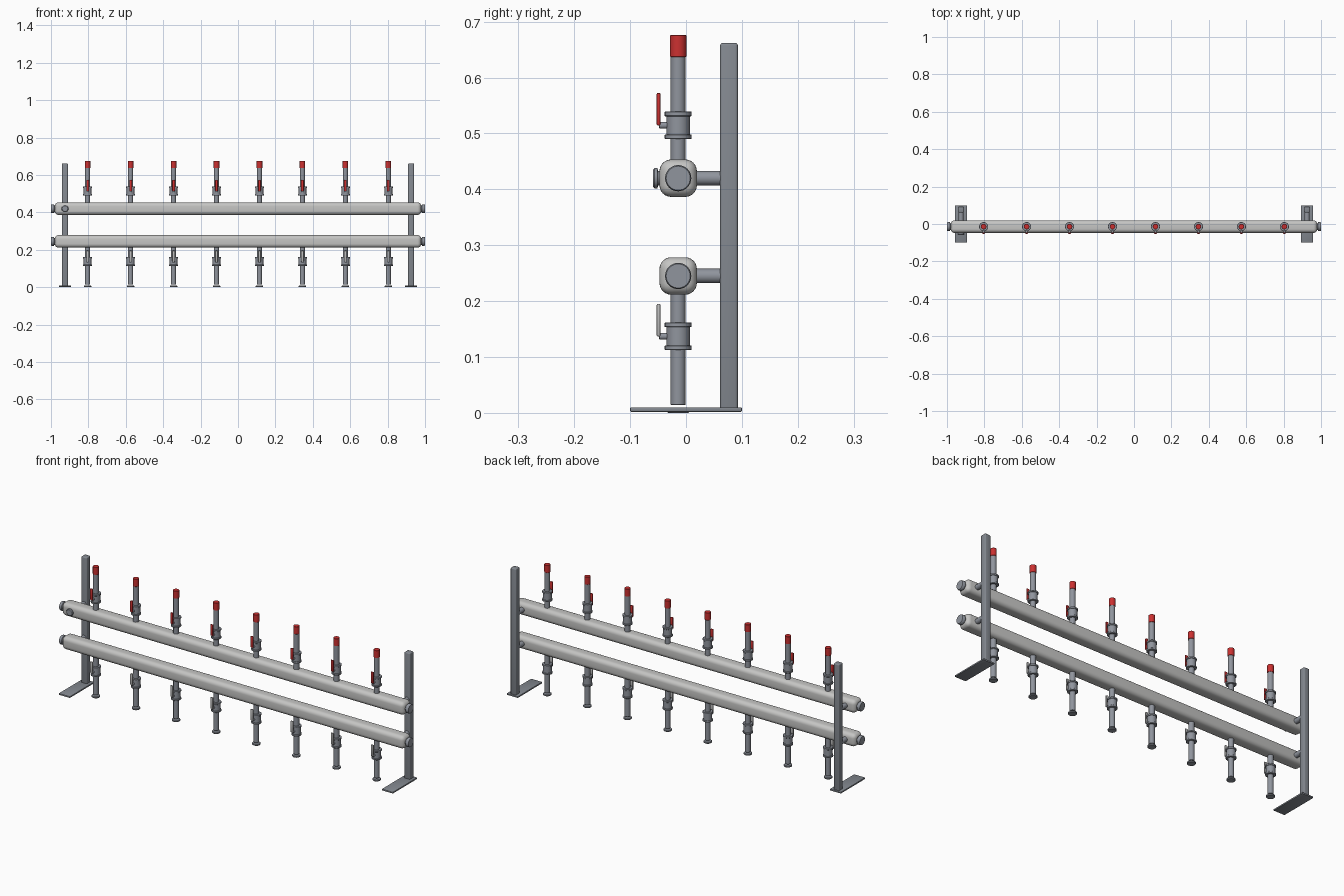
import bpy, bmesh, math
from mathutils import Matrix, Vector

if "Cube" in bpy.data.objects:
    bpy.data.objects.remove(bpy.data.objects["Cube"])


def mat(name, r, g, b):
    m = bpy.data.materials.new(name)
    m.diffuse_color = (r, g, b, 1)
    m.use_nodes = True
    m.node_tree.nodes["Principled BSDF"].inputs["Base Color"].default_value = m.diffuse_color
    return m


HEADER = mat("light_grey_paint", 0.56, 0.56, 0.55)
STEEL = mat("pipe_steel", 0.28, 0.30, 0.34)
FRAME = mat("frame_steel", 0.23, 0.25, 0.28)
RED = mat("red_paint", 0.60, 0.03, 0.03)
HANDLE = mat("pale_handle_grey", 0.50, 0.50, 0.50)

YC = -0.014                      # centre line of all pipework
UPPER_Z, LOWER_Z = 0.42, 0.245   # header heights
POST_X = 0.925
VALVES = [-0.804 + i * 1.608 / 7 for i in range(8)]


def finish(name, bm, material, smooth=True):
    bmesh.ops.recalc_face_normals(bm, faces=bm.faces)
    me = bpy.data.meshes.new(name)
    bm.to_mesh(me)
    bm.free()
    me.materials.append(material)
    ob = bpy.data.objects.new(name, me)
    bpy.context.collection.objects.link(ob)
    if smooth:
        bpy.ops.object.select_all(action='DESELECT')
        ob.select_set(True)
        bpy.context.view_layer.objects.active = ob
        bpy.ops.object.shade_smooth_by_angle(angle=math.radians(35))
    return ob


def box(name, lo, hi, material, bevel=0.0, seg=3):
    lo, hi = Vector(lo), Vector(hi)
    bm = bmesh.new()
    m = Matrix.Translation((lo + hi) / 2) @ Matrix.Diagonal((*(hi - lo), 1))
    bmesh.ops.create_cube(bm, size=1, matrix=m)
    if bevel:
        bmesh.ops.bevel(bm, geom=bm.edges[:], offset=bevel, segments=seg,
                        profile=0.5, affect='EDGES')
    return finish(name, bm, material)


def lathe(name, origin, axis, profile, material, seg=24):
    """Spin (radius, distance) pairs round an axis through origin."""
    bm = bmesh.new()
    rot = Vector((0, 0, 1)).rotation_difference(Vector(axis)).to_matrix()
    rings = []
    for r, d in profile:
        ring = []
        for i in range(seg):
            a = 2 * math.pi * i / seg
            p = rot @ Vector((r * math.cos(a), r * math.sin(a), d))
            ring.append(bm.verts.new(p + Vector(origin)))
        rings.append(ring)
    for a, b in zip(rings, rings[1:]):
        for i in range(seg):
            j = (i + 1) % seg
            bm.faces.new((a[i], a[j], b[j], b[i]))
    bm.faces.new(rings[0][::-1])
    bm.faces.new(rings[-1])
    return finish(name, bm, material)


def disc(r, d0, d1, b):
    """Profile of a cylinder with softened rims."""
    return [(r - b, d0), (r, d0 + b), (r, d1 - b), (r - b, d1)]


def valve(tag, x, z, handle_material):
    # body, two collars, stem and lever
    lathe(tag + "_valve_body", (x, YC, z), (0, 0, 1),
          disc(0.021, -0.022, 0.022, 0.001), STEEL)
    for label, dz in (("lower", -0.0205), ("upper", 0.0205)):
        lathe(f"{tag}_{label}_collar", (x, YC, z + dz), (0, 0, 1),
              disc(0.0242, -0.0042, 0.0042, 0.001), STEEL)
    lathe(tag + "_valve_stem", (x, YC, z), (0, -1, 0),
          disc(0.006, 0.015, 0.034, 0.001), STEEL, 16)
    box(tag + "_lever", (x - 0.007, -0.0525, z), (x + 0.007, -0.0455, z + 0.058),
        handle_material, 0.002, 2)


# headers with end plugs
for tag, z in (("upper", UPPER_Z), ("lower", LOWER_Z)):
    box(tag + "_header", (-0.98, YC - 0.0335, z - 0.0335),
        (0.98, YC + 0.0335, z + 0.0335), HEADER, 0.021, 6)
    for side, s in (("left", -1), ("right", 1)):
        lathe(f"{tag}_{side}_end_plug", (0, YC, z), (s, 0, 0),
              [(0.018, 0.97), (0.018, 0.982), (0.021, 0.983), (0.0235, 0.985),
               (0.0235, 0.996), (0.0215, 1.0)], STEEL, 32)
        # bracket pipe to the post
        lathe(f"{tag}_{side}_bracket", (s * POST_X, 0, z), (0, 1, 0),
              disc(0.013, 0.01, 0.068, 0.001), STEEL)

# gauge port on the front of the upper header
lathe("gauge_port", (-POST_X, 0, UPPER_Z), (0, -1, 0),
      [(0.013, 0.04), (0.013, 0.05), (0.018, 0.051), (0.0185, 0.053),
       (0.0185, 0.056), (0.015, 0.059)], STEEL, 28)

# posts and base plates
for side, s in (("left", -1), ("right", 1)):
    x = s * POST_X
    box(side + "_post", (x - 0.016, 0.061, 0.004), (x + 0.016, 0.093, 0.662),
        FRAME, 0.005, 3)
    box(side + "_base_plate", (x - 0.032, -0.1, 0.002), (x + 0.032, 0.1, 0.010),
        FRAME, 0.002, 2)

# outlets on both headers
for i, x in enumerate(VALVES, 1):
    up, dn = f"upper_{i}", f"lower_{i}"
    lathe(up + "_pipe", (x, YC, 0), (0, 0, 1), disc(0.0135, 0.44, 0.645, 0.001), STEEL)
    lathe(up + "_red_cap", (x, YC, 0), (0, 0, 1), disc(0.0148, 0.637, 0.676, 0.001), RED)
    valve(up, x, 0.5145, RED)
    lathe(dn + "_pipe", (x, YC, 0), (0, 0, 1), disc(0.0135, 0.014, 0.225, 0.001), STEEL)
    lathe(dn + "_foot_disc", (x, YC, 0), (0, 0, 1), disc(0.02, 0.0, 0.009, 0.002), STEEL)
    valve(dn, x, 0.137, HANDLE)
